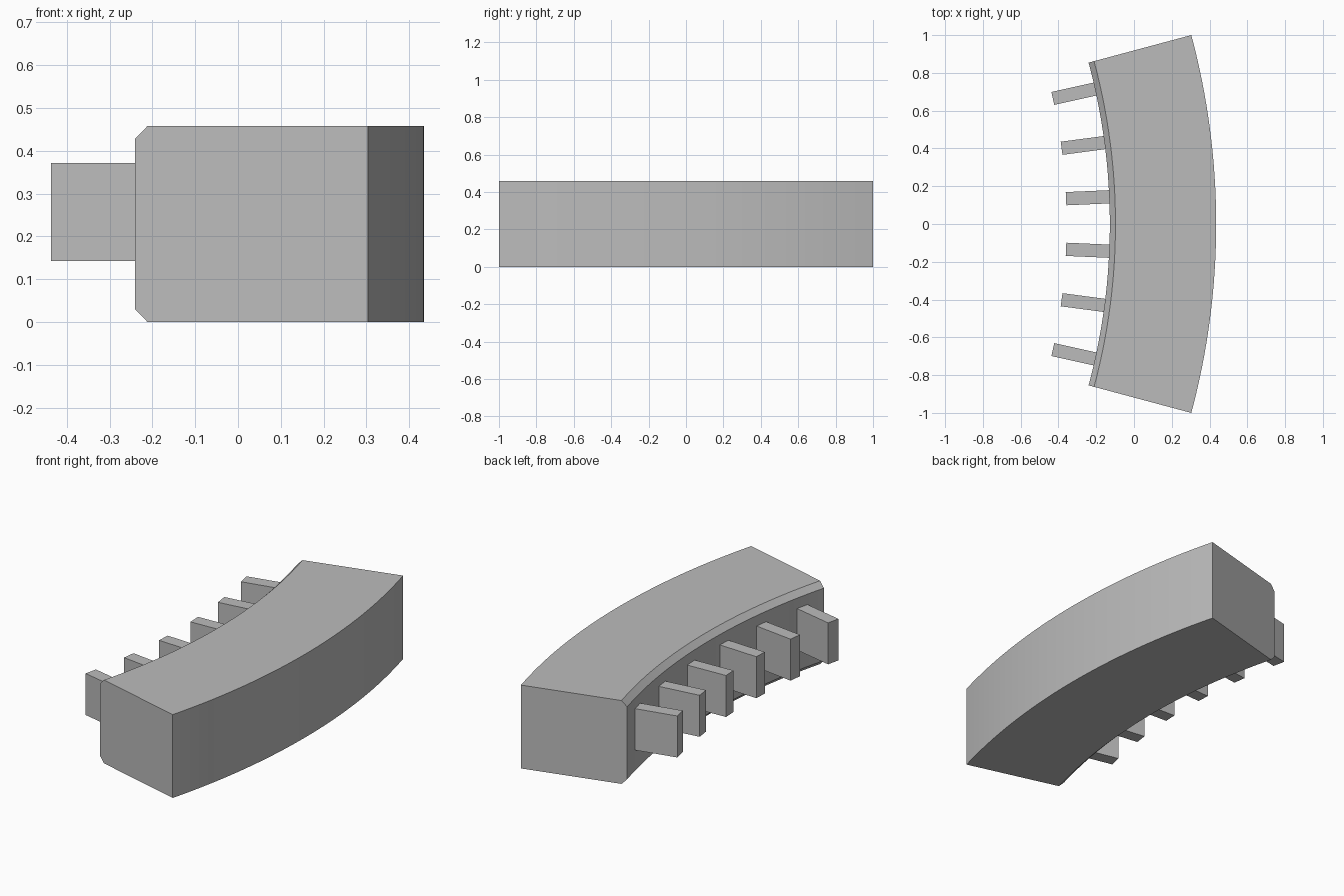
import bpy
import bmesh
from math import sin, cos, radians

if "Cube" in bpy.data.objects:
    bpy.data.objects.remove(bpy.data.objects["Cube"], do_unlink=True)

OUTER, INNER, TIP = 3.864, 3.301, 3.072   # radii about the arc centre
CENTRE_X = 0.435 - OUTER
HEIGHT, CHAMFER = 0.458, 0.03
HALF_ANGLE, SEGMENTS = 15, 32

grey = bpy.data.materials.new("plain grey")
grey.use_nodes = True
colour = (0.5, 0.5, 0.5, 1)
grey.diffuse_color = colour
grey.node_tree.nodes["Principled BSDF"].inputs["Base Color"].default_value = colour


def finish(bm, name):
    bmesh.ops.recalc_face_normals(bm, faces=bm.faces)
    mesh = bpy.data.meshes.new(name)
    bm.to_mesh(mesh)
    bm.free()
    mesh.materials.append(grey)
    obj = bpy.data.objects.new(name, mesh)
    bpy.context.collection.objects.link(obj)
    return obj


# Curved body: chamfered section swept along the arc
section = [(OUTER, 0), (OUTER, HEIGHT), (INNER + CHAMFER, HEIGHT),
           (INNER, HEIGHT - CHAMFER), (INNER, CHAMFER), (INNER + CHAMFER, 0)]
bm = bmesh.new()
rings = []
for i in range(SEGMENTS + 1):
    a = radians(HALF_ANGLE * (2 * i / SEGMENTS - 1))
    rings.append([bm.verts.new((CENTRE_X + r * cos(a), r * sin(a), z)) for r, z in section])
for r0, r1 in zip(rings, rings[1:]):
    for j in range(len(section)):
        k = (j + 1) % len(section)
        bm.faces.new((r0[j], r0[k], r1[k], r1[j]))
bm.faces.new(rings[0])
bm.faces.new(rings[-1])
body = finish(bm, "curved_body")
bpy.context.view_layer.objects.active = body
body.select_set(True)
bpy.ops.object.shade_smooth_by_angle(angle=radians(10))

# Six radial teeth on the concave side, rooted slightly inside the body
WIDTH, LOW, HIGH, ROOT = 0.07, 0.143, 0.371, INNER + 0.02
for n in range(6):
    a = radians(5 * n - 12.5)
    bm = bmesh.new()
    bmesh.ops.create_cube(bm, size=1)
    for v in bm.verts:
        v.co.x *= ROOT - TIP
        v.co.y *= WIDTH
        v.co.z *= HIGH - LOW
    tooth = finish(bm, f"tooth_{n + 1}")
    mid = (ROOT + TIP) / 2
    tooth.location = (CENTRE_X + mid * cos(a), mid * sin(a), (LOW + HIGH) / 2)
    tooth.rotation_euler.z = a
